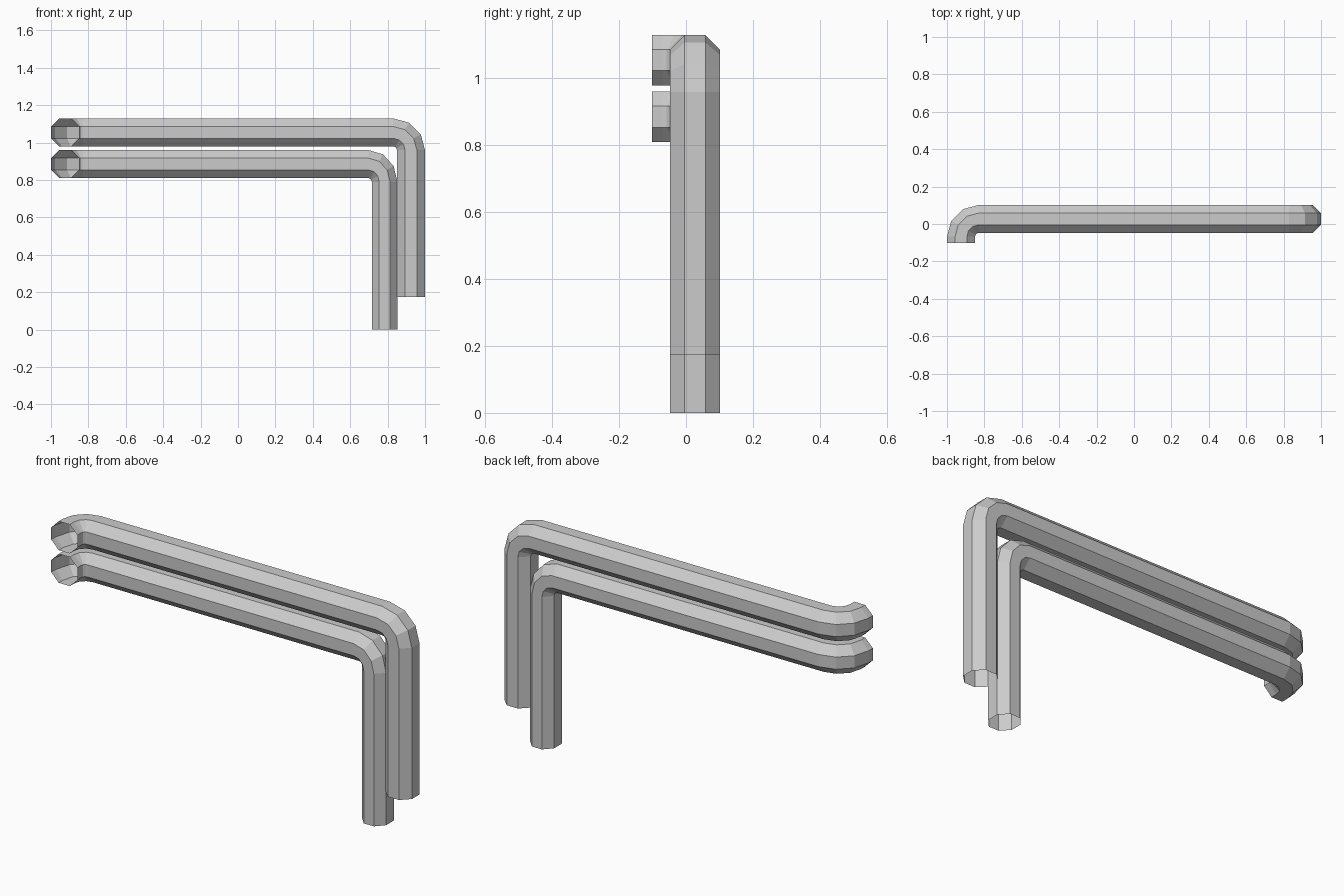
import bpy, bmesh
from math import sin, cos, pi
from mathutils import Vector as V

if "Cube" in bpy.data.objects:
    bpy.data.objects.remove(bpy.data.objects["Cube"])

HALF, FLAT = 0.075, 0.0315   # octagon half width, half length of a flat
R, STEPS = 0.095, 3          # bend radius and segments
X0, Y0, Y_MID = -0.925, -0.102, 0.027
OCT = [(HALF, -FLAT), (HALF, FLAT), (FLAT, HALF), (-FLAT, HALF),
       (-HALF, FLAT), (-HALF, -FLAT), (-FLAT, -HALF), (FLAT, -HALF)]


def pipe(name, z_mid, bend_x, z_end, squeeze=1.0):
    """Open-ended octagonal pipe: short stub, long run, then a drop."""
    X, Y, Z = V((1, 0, 0)), V((0, 1, 0)), V((0, 0, 1))
    frames = [(V((X0, Y0, z_mid)), X, Z)]
    angles = [pi / 2 * i / STEPS for i in range(STEPS + 1)]
    # horizontal bend at the left end
    c = V((X0 + R, Y_MID - R, z_mid))
    for t in angles:
        a = X * cos(t) - Y * sin(t)
        frames.append((c - a * R, a, Z))
    # downward bend at the right end
    c = V((bend_x, Y_MID, z_mid - R))
    for t in angles:
        b = X * sin(t) + Z * cos(t)
        frames.append((c + b * R, -Y, b))
    frames.append((V((bend_x + R, Y_MID, z_end)), -Y, X))

    bm = bmesh.new()
    rings = [[bm.verts.new(p + a * u + b * v) for u, v in OCT]
             for p, a, b in frames]
    for r, s in zip(rings, rings[1:]):
        for i in range(8):
            j = (i + 1) % 8
            bm.faces.new((r[i], r[j], s[j], s[i]))
    # the drop can be slightly narrower than the run
    for v in bm.verts:
        if v.co.x > bend_x:
            v.co.x = bend_x + (v.co.x - bend_x) * squeeze
    bmesh.ops.recalc_face_normals(bm, faces=bm.faces)
    me = bpy.data.meshes.new(name)
    bm.to_mesh(me)
    bm.free()
    bpy.context.collection.objects.link(bpy.data.objects.new(name, me))


pipe("upper_pipe", 1.054, 0.83, 0.175)
pipe("lower_pipe", 0.885, 0.697, 0.0, squeeze=0.915)
